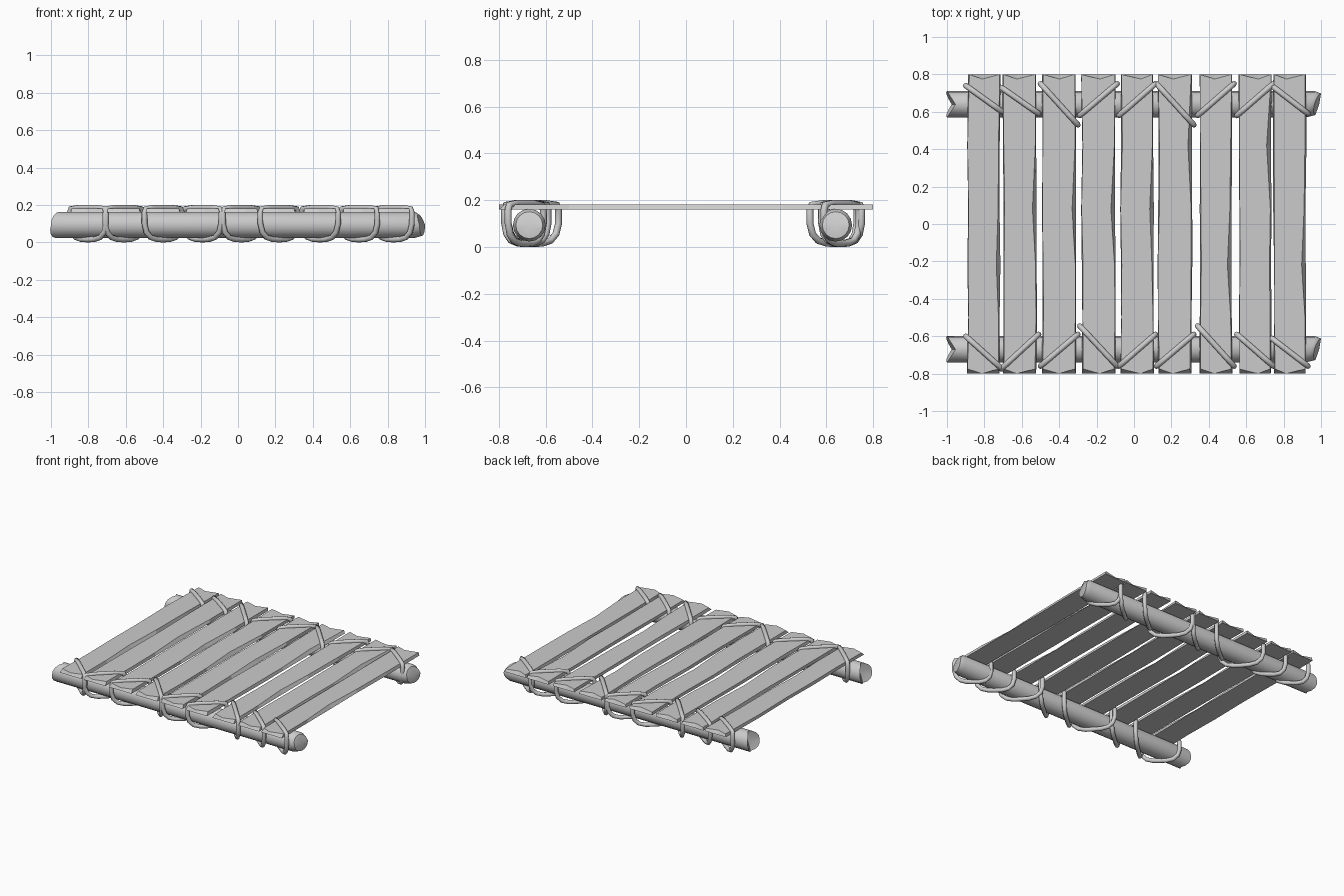
import bpy, bmesh, math, random

if "Cube" in bpy.data.objects:
    bpy.data.objects.remove(bpy.data.objects["Cube"])
random.seed(4)


def make_object(name, bm, smooth_angle=None):
    bmesh.ops.recalc_face_normals(bm, faces=bm.faces)
    mesh = bpy.data.meshes.new(name)
    bm.to_mesh(mesh)
    bm.free()
    if smooth_angle:
        mesh.shade_smooth()
        mesh.set_sharp_from_angle(angle=math.radians(smooth_angle))
    ob = bpy.data.objects.new(name, mesh)
    bpy.context.collection.objects.link(ob)
    return ob


def bridge(bm, a, b):
    n = len(a)
    for i in range(n):
        bm.faces.new((a[i], a[(i + 1) % n], b[(i + 1) % n], b[i]))


# Round log with a split left end and a chipped, chamfered right end
def make_log(name, y, z=0.093, r=0.07, sides=16):
    bm = bmesh.new()

    def ring(x_of, scale):
        out = []
        for i in range(sides):
            a = 2 * math.pi * i / sides
            c, s = math.cos(a), math.sin(a)
            out.append(bm.verts.new((x_of(c, s), y + r * scale * c, z + r * scale * s)))
        return out
    left = ring(lambda c, s: -0.955 - 0.045 * abs(c) - 0.02 * max(0, -s), 1)
    body_l = ring(lambda c, s: -0.9, 1)
    body_r = ring(lambda c, s: 0.945 + 0.025 * c, 1)
    right = ring(lambda c, s: 0.985 + 0.015 * c - 0.02 * max(0, s), 0.82)
    rings = [left, body_l, body_r, right]
    for a, b in zip(rings, rings[1:]):
        bridge(bm, a, b)
    for rim, x in ((left, -0.95), (right, 0.99)):
        tip = bm.verts.new((x, y, z))
        for i in range(sides):
            bm.faces.new((rim[i], rim[(i + 1) % sides], tip))
    return make_object(name, bm, 35)


make_log("front_log", -0.67)
make_log("back_log", 0.64)


# Plank with rough chipped long edges and notched ends
def make_plank(name, x0, x1, zb=0.16, zt=0.182):
    bm = bmesh.new()
    ys = [-0.8, -0.5, -0.22, 0.08, 0.42, 0.8]
    peak = random.choice([1, 2, 3, 4])
    xm = (x0 + x1) / 2 + random.uniform(-0.02, 0.02)
    rings = []
    for k, y in enumerate(ys):
        chip = 0.022 if k == peak else random.uniform(0.002, 0.009)
        left = random.uniform(0.0, 0.007)
        mid = corner = y
        if k == 0:
            corner = y + 0.025
        if k == len(ys) - 1:
            mid = y - 0.025
        jl, jr = random.uniform(-0.004, 0.004), random.uniform(-0.004, 0.002)
        pts = [(x0 + jl, y, zb), (xm, y, zb), (x1 + jr, y, zb),
               (x1 + jr - chip, corner, zt), (xm, mid, zt), (x0 + jl + left, corner, zt)]
        rings.append([bm.verts.new(p) for p in pts])
    for a, b in zip(rings, rings[1:]):
        bridge(bm, a, b)
    for e in (rings[0], rings[-1]):
        bm.faces.new((e[0], e[1], e[4], e[5]))
        bm.faces.new((e[1], e[2], e[3], e[4]))
    return make_object(name, bm)


spans = [(-0.89, -0.715), (-0.70, -0.52), (-0.49, -0.31), (-0.28, -0.10), (-0.07, 0.105),
         (0.13, 0.31), (0.35, 0.525), (0.56, 0.735), (0.745, 0.92)]
for i, (x0, x1) in enumerate(spans):
    make_plank(f"plank_{i + 1}", x0, x1)


# Rope loop in a diagonal vertical plane: flat over the plank, round under the log
HALF = [(0.5, 0.185), (0.93, 0.18), (1.0, 0.158), (1.0, 0.10), (0.9, 0.055), (0.68, 0.027), (0.35, 0.016)]
LOOP = [(0, 0.185)] + HALF + [(0, 0.015)] + [(-t, z) for t, z in reversed(HALF)]


def make_rope(name, x0, y0, x1, y1):
    cu = bpy.data.curves.new(name, 'CURVE')
    cu.dimensions = '3D'
    cu.bevel_depth = 0.015
    cu.bevel_resolution = 2
    sp = cu.splines.new('POLY')
    sp.points.add(len(LOOP) - 1)
    sp.use_cyclic_u = True
    for p, (t, z) in zip(sp.points, LOOP):
        u = (t + 1) / 2
        p.co = (x0 + (x1 - x0) * u, y0 + (y1 - y0) * u, z, 1)
    ob = bpy.data.objects.new(name, cu)
    bpy.context.collection.objects.link(ob)
    return ob


# Y of each rope at the left and right edge of its plank
back = [(.74, .60), (.73, .59), (.75, .53), (.58, .75), (.58, .75), (.75, .53), (.58, .75), (.58, .75), (.74, .59)]
front = [(-.60, -.775), (-.775, -.59), (-.76, -.59), (-.545, -.76), (-.76, -.59), (-.76, -.59),
         (-.545, -.76), (-.59, -.76), (-.61, -.76)]
for side, rows in (("back", back), ("front", front)):
    for i, ((x0, x1), (y0, y1)) in enumerate(zip(spans, rows)):
        make_rope(f"{side}_rope_{i + 1}", x0 - 0.01, y0, x1 + 0.01, y1)
